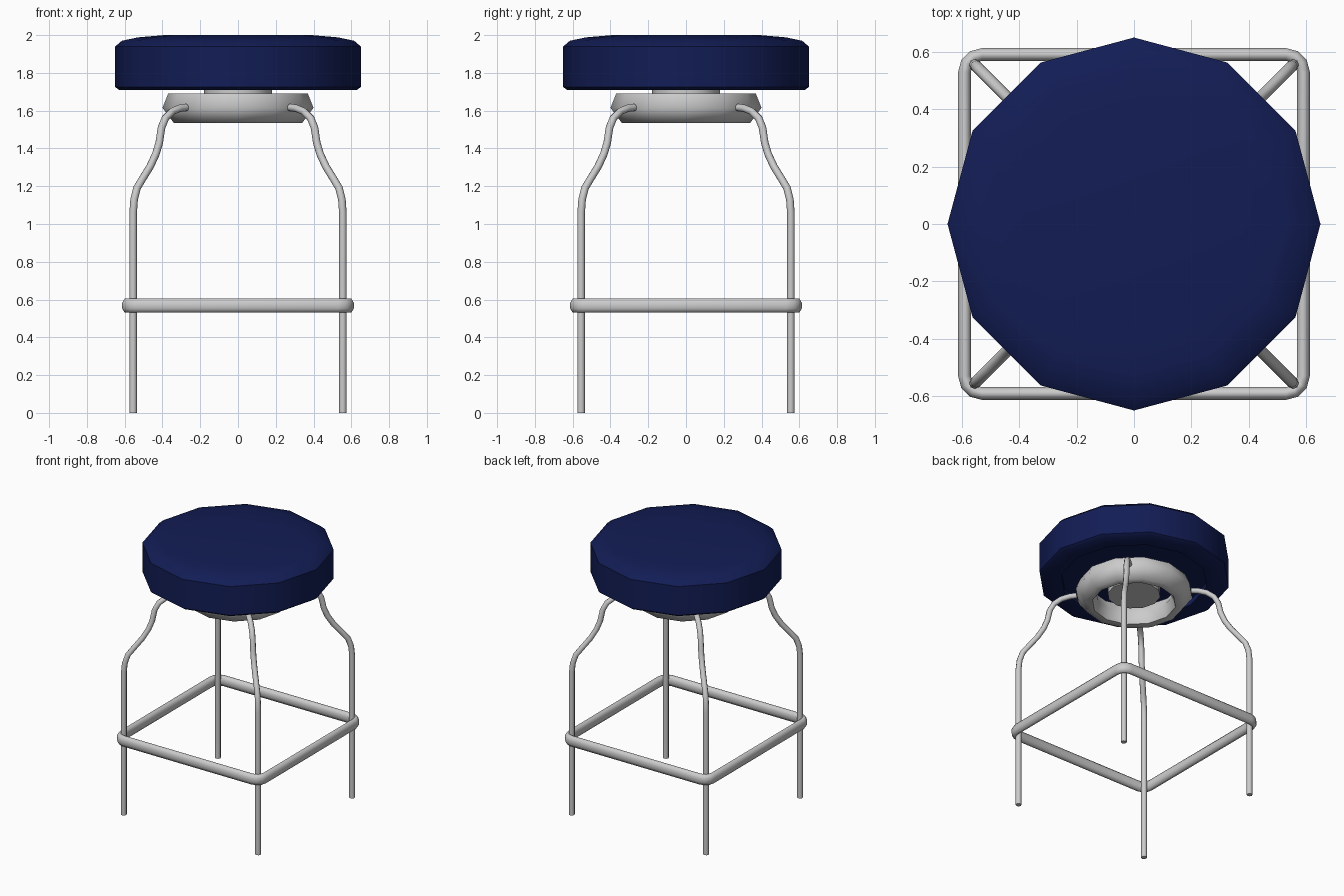
import bpy, bmesh
from math import sin, cos, pi, radians
from mathutils import Vector

if "Cube" in bpy.data.objects:
    bpy.data.objects.remove(bpy.data.objects["Cube"])


def make_object(name, rings, close=False, cap=False, angle=40):
    """Skin a list of vertex rings into one mesh object."""
    bm = bmesh.new()
    vs = [[bm.verts.new(p) for p in r] for r in rings]
    n = len(vs[0])
    pairs = list(zip(vs, vs[1:])) + ([(vs[-1], vs[0])] if close else [])
    for a, b in pairs:
        for i in range(n):
            j = (i + 1) % n
            bm.faces.new((a[i], a[j], b[j], b[i]))
    if cap:
        bm.faces.new(vs[0][::-1])
        bm.faces.new(vs[-1])
    bmesh.ops.recalc_face_normals(bm, faces=bm.faces)
    me = bpy.data.meshes.new(name)
    bm.to_mesh(me)
    bm.free()
    ob = bpy.data.objects.new(name, me)
    bpy.context.collection.objects.link(ob)
    bpy.ops.object.select_all(action='DESELECT')
    ob.select_set(True)
    bpy.context.view_layer.objects.active = ob
    bpy.ops.object.shade_smooth_by_angle(angle=radians(angle))
    return ob


def lathe(name, profile, sides=12, **kw):
    """Revolve (radius, z) points around the z axis."""
    rings = [[(r * cos(2 * pi * i / sides), r * sin(2 * pi * i / sides), z)
              for i in range(sides)] for r, z in profile]
    return make_object(name, rings, **kw)


# Seat cushion with a shallow recess underneath
seat = lathe("seat", [(0.50, 1.75), (0.50, 1.71), (0.63, 1.71), (0.65, 1.725),
                      (0.65, 1.94), (0.615, 1.97), (0.53, 1.988), (0.39, 2.0)],
             cap=True)
blue = bpy.data.materials.new("dark_blue")
blue.diffuse_color = (0.006, 0.012, 0.09, 1)
blue.use_nodes = True
blue.node_tree.nodes["Principled BSDF"].inputs["Base Color"].default_value = blue.diffuse_color
seat.data.materials.append(blue)

# Swivel neck and support ring
lathe("neck", [(0.18, 1.60), (0.18, 1.76)], cap=True)
lathe("support_ring", [(0.40, 1.615), (0.37, 1.69), (0.30, 1.69),
                       (0.26, 1.61), (0.285, 1.535), (0.34, 1.535)],
      close=True, angle=60)

# Four bent legs, each lying in a diagonal plane: (x = y offset, height)
path = [(0.555, 0), (0.555, 1.06), (0.55, 1.13), (0.535, 1.19), (0.505, 1.24),
        (0.465, 1.305), (0.435, 1.37), (0.417, 1.43), (0.405, 1.51),
        (0.385, 1.56), (0.35, 1.595), (0.31, 1.612), (0.275, 1.617)]
SIDES, RAD = 8, 0.02
for name, sx, sy in (("front_left_leg", -1, -1), ("front_right_leg", 1, -1),
                     ("back_left_leg", -1, 1), ("back_right_leg", 1, 1)):
    pts = [Vector((sx * d, sy * d, z)) for d, z in path]
    side = Vector((sx, -sy, 0)).normalized()
    rings = []
    for i, p in enumerate(pts):
        a, b = pts[max(i - 1, 0)], pts[min(i + 1, len(pts) - 1)]
        tangent = Vector((0, 0, 1)) if i < 2 else (b - a).normalized()
        normal = tangent.cross(side)
        rings.append([p + RAD * (cos(t) * side + sin(t) * normal)
                      for t in (2 * pi * k / SIDES for k in range(SIDES))])
    make_object(name, rings, cap=True, angle=50)

# Square footrest: oval section swept round a rounded square
rings = []
for q in range(4):
    mid = (q + 0.5) * pi / 2
    cx, cy = 0.53 * 2 ** 0.5 * cos(mid), 0.53 * 2 ** 0.5 * sin(mid)
    for k in range(4):
        a = q * pi / 2 + radians(30 * k)
        ring = []
        for s in range(8):
            t = 2 * pi * (s + 0.5) / 8
            r = 0.061 + 0.024 * cos(t)
            ring.append((cx + r * cos(a), cy + r * sin(a),
                         0.568 + 0.04 * sin(t)))
        rings.append(ring)
make_object("footrest", rings, close=True, angle=60)
